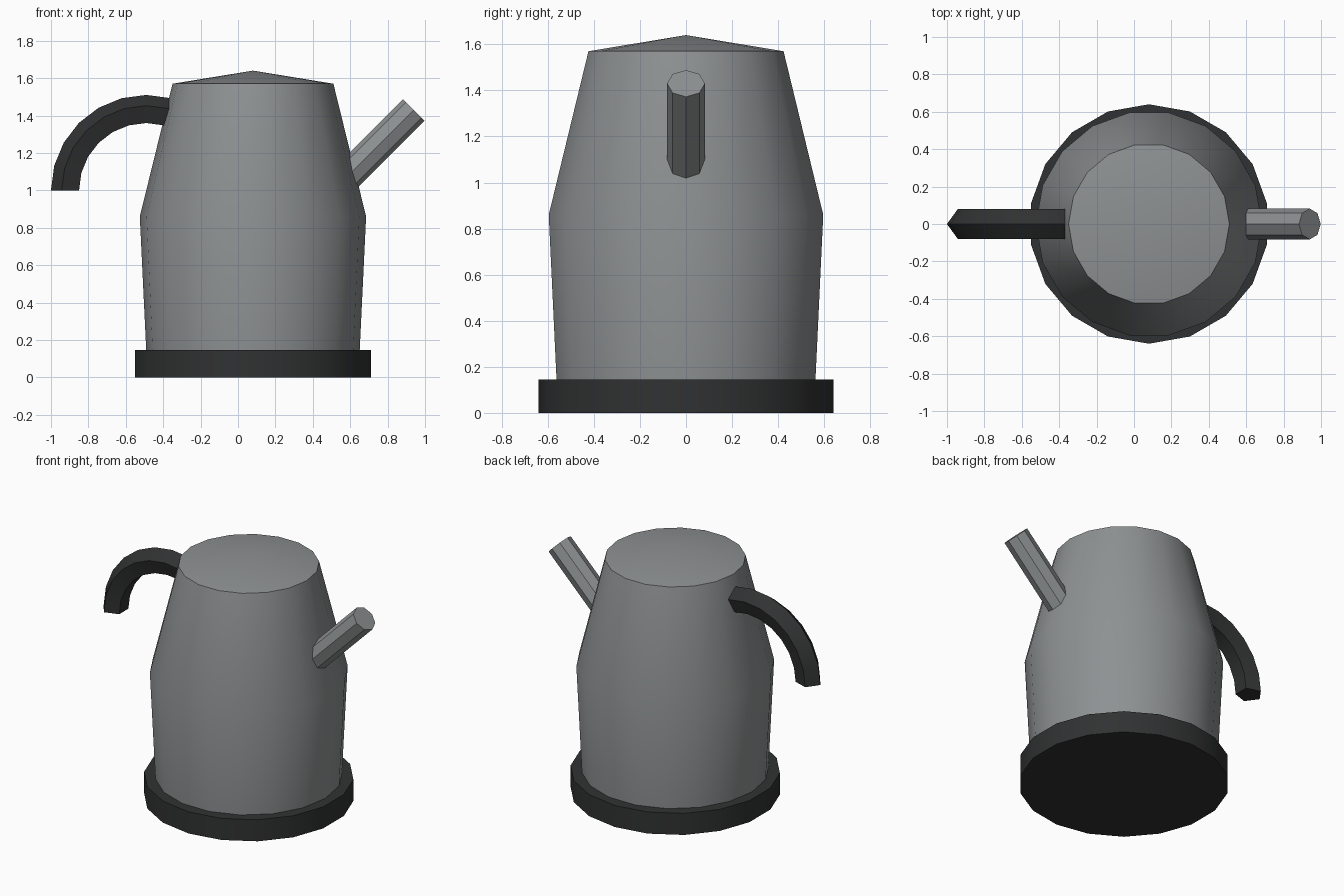
import bpy, math
from mathutils import Vector

if "Cube" in bpy.data.objects:
    bpy.data.objects.remove(bpy.data.objects["Cube"])

CX = 0.08  # axis of the pot


def material(name, v):
    m = bpy.data.materials.new(name)
    m.diffuse_color = (v[0], v[1], v[2], 1)
    m.use_nodes = True
    m.node_tree.nodes["Principled BSDF"].inputs["Base Color"].default_value = m.diffuse_color
    return m


STEEL = material("steel", (0.27, 0.285, 0.29))
BLACK = material("black_plastic", (0.03, 0.031, 0.032))


def skin(name, rings, mat):
    """Join equal-length rings of points into a capped tube."""
    n = len(rings[0])
    verts = [p for ring in rings for p in ring]
    faces = [(k * n + i, k * n + (i + 1) % n, (k + 1) * n + (i + 1) % n, (k + 1) * n + i)
             for k in range(len(rings) - 1) for i in range(n)]
    faces += [tuple(reversed(range(n))), tuple(range(len(verts) - n, len(verts)))]
    me = bpy.data.meshes.new(name)
    me.from_pydata(verts, [], faces)
    me.materials.append(mat)
    ob = bpy.data.objects.new(name, me)
    bpy.context.collection.objects.link(ob)
    bpy.ops.object.select_all(action='DESELECT')
    ob.select_set(True)
    bpy.context.view_layer.objects.active = ob
    bpy.ops.object.mode_set(mode='EDIT')
    bpy.ops.mesh.select_all(action='SELECT')
    bpy.ops.mesh.remove_doubles(threshold=0.0005)
    bpy.ops.mesh.normals_make_consistent(inside=False)
    bpy.ops.object.mode_set(mode='OBJECT')
    bpy.ops.object.shade_smooth_by_angle(angle=math.radians(30))
    return ob


def ring(centre, u, v, r, n, start=0.0):
    """Regular n-gon round centre, spanned by unit vectors u and v."""
    return [centre + r * (math.cos(a) * u + math.sin(a) * v)
            for a in (start + 2 * math.pi * i / n for i in range(n))]


X, Y, Z = Vector((1, 0, 0)), Vector((0, 1, 0)), Vector((0, 0, 1))


def lathe(name, profile, mat, start=0.0):
    return skin(name, [ring(Vector((CX, 0, z)), X, Y, r, 18, start) for r, z in profile], mat)


# Base plate, body and shallow conical lid
lathe("base", [(0.64, 0), (0.64, 0.145)], BLACK, math.radians(10))
lathe("body", [(0.57, 0.13), (0.605, 0.86), (0.43, 1.57)], STEEL)
lathe("lid", [(0.43, 1.57), (0.00001, 1.64)], STEEL)

# Octagonal spout, tilted 45 degrees
d = Vector((1, 0, 1)).normalized()
side = Vector((1, 0, -1)).normalized()
tip = Vector((0.94, 0, 1.43))
skin("spout", [ring(tip - d * t, side, Y, 0.082, 8) for t in (0.6, 0)], STEEL)

# Handle: pentagonal section swept along an arc into the body
rings = []
for k in range(9):
    a = math.pi - math.radians(15 * k)
    out = Vector((math.cos(a), 0, math.sin(a)))
    rings.append(ring(Vector((-0.49, 0, 1.0)) + out * 0.427, out, Y, 0.083, 5))
skin("handle", rings, BLACK)
